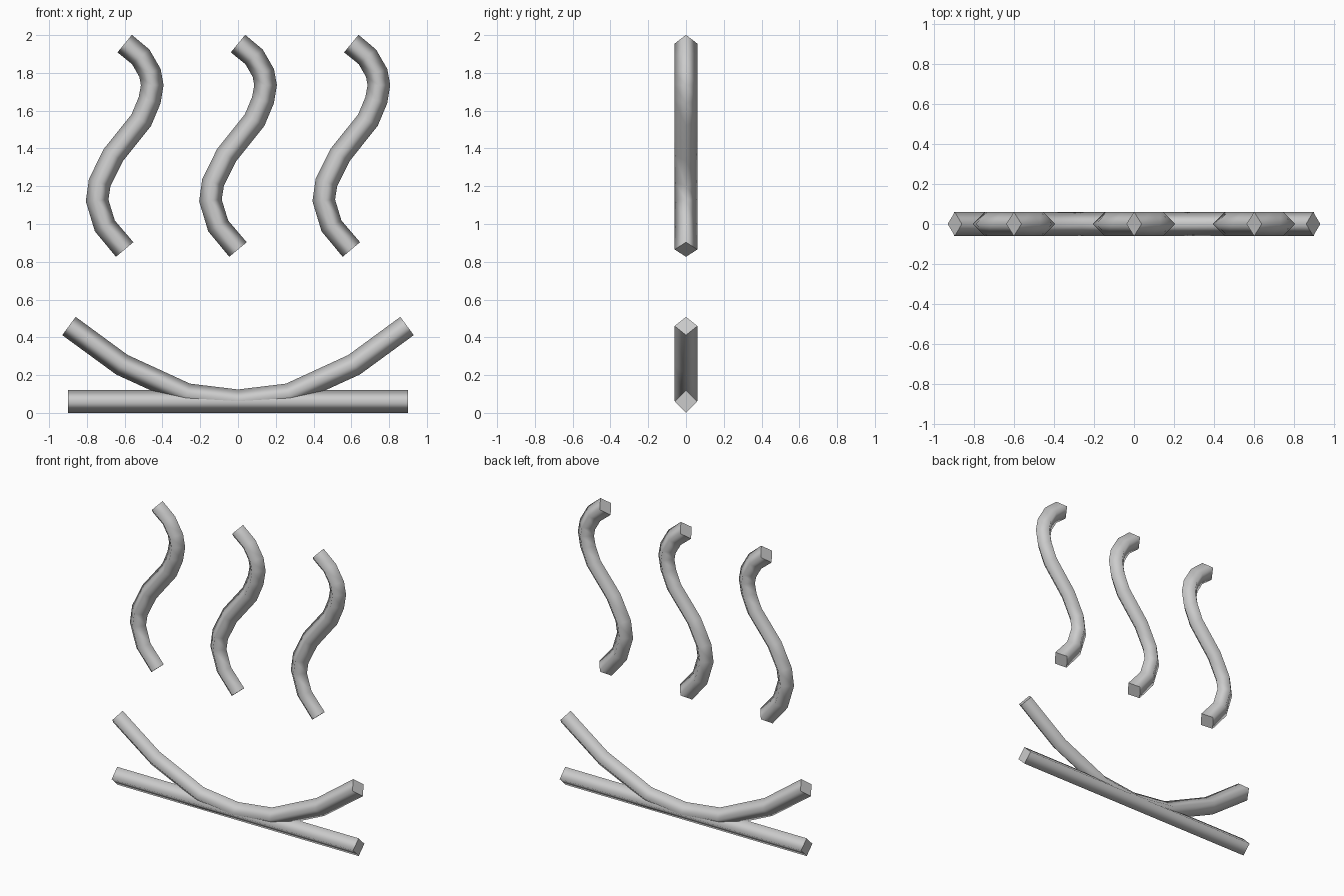
import bpy, bmesh
from mathutils import Vector

if "Cube" in bpy.data.objects:
    bpy.data.objects.remove(bpy.data.objects["Cube"])

RADIUS = 0.06

grey = bpy.data.materials.new("light_grey")
grey.diffuse_color = (0.6, 0.6, 0.6, 1)
grey.use_nodes = True
grey.node_tree.nodes["Principled BSDF"].inputs["Base Color"].default_value = grey.diffuse_color


def tube(name, path, x=0.0):
    """Sweep a four-sided diamond section along an (x, z) path."""
    pts = [Vector((px + x, 0, pz)) for px, pz in path]
    bm = bmesh.new()
    rings = []
    for i, p in enumerate(pts):
        dirs = []
        if i > 0:
            dirs.append((p - pts[i - 1]).normalized())
        if i < len(pts) - 1:
            dirs.append((pts[i + 1] - p).normalized())
        t = sum(dirs, Vector()).normalized()
        side = Vector((-t.z, 0, t.x)) * RADIUS
        depth = Vector((0, RADIUS, 0))
        rings.append([bm.verts.new(p + o) for o in (side, depth, -side, -depth)])
    for a, b in zip(rings, rings[1:]):
        for k in range(4):
            n = (k + 1) % 4
            bm.faces.new((a[k], a[n], b[n], b[k])).smooth = True
    # flat end caps with crisp rims
    for ring in (rings[0], rings[-1]):
        cap = bm.faces.new(ring)
        for e in cap.edges:
            e.smooth = False
    bmesh.ops.recalc_face_normals(bm, faces=bm.faces)
    me = bpy.data.meshes.new(name)
    bm.to_mesh(me)
    bm.free()
    me.materials.append(grey)
    bpy.context.collection.objects.link(bpy.data.objects.new(name, me))


# straight base bar
tube("base_bar", [(-0.9, 0.06), (0.9, 0.06)])

# shallow curved dish resting on the bar
half = [(0.27, 0.097), (0.615, 0.255), (0.895, 0.46)]
tube("curved_dish", [(-px, pz) for px, pz in reversed(half)] + [(0, 0.064)] + half)

# three rising wavy strands
wave = [(0, 0.865), (-0.105, 0.99), (-0.146, 1.125), (-0.132, 1.22),
        (-0.06, 1.365), (0.088, 1.55), (0.132, 1.655), (0.146, 1.735),
        (0.134, 1.80), (0.085, 1.885), (0, 1.955)]
for label, x in (("left", -0.6), ("middle", 0.0), ("right", 0.6)):
    tube("wave_" + label, wave, x)
